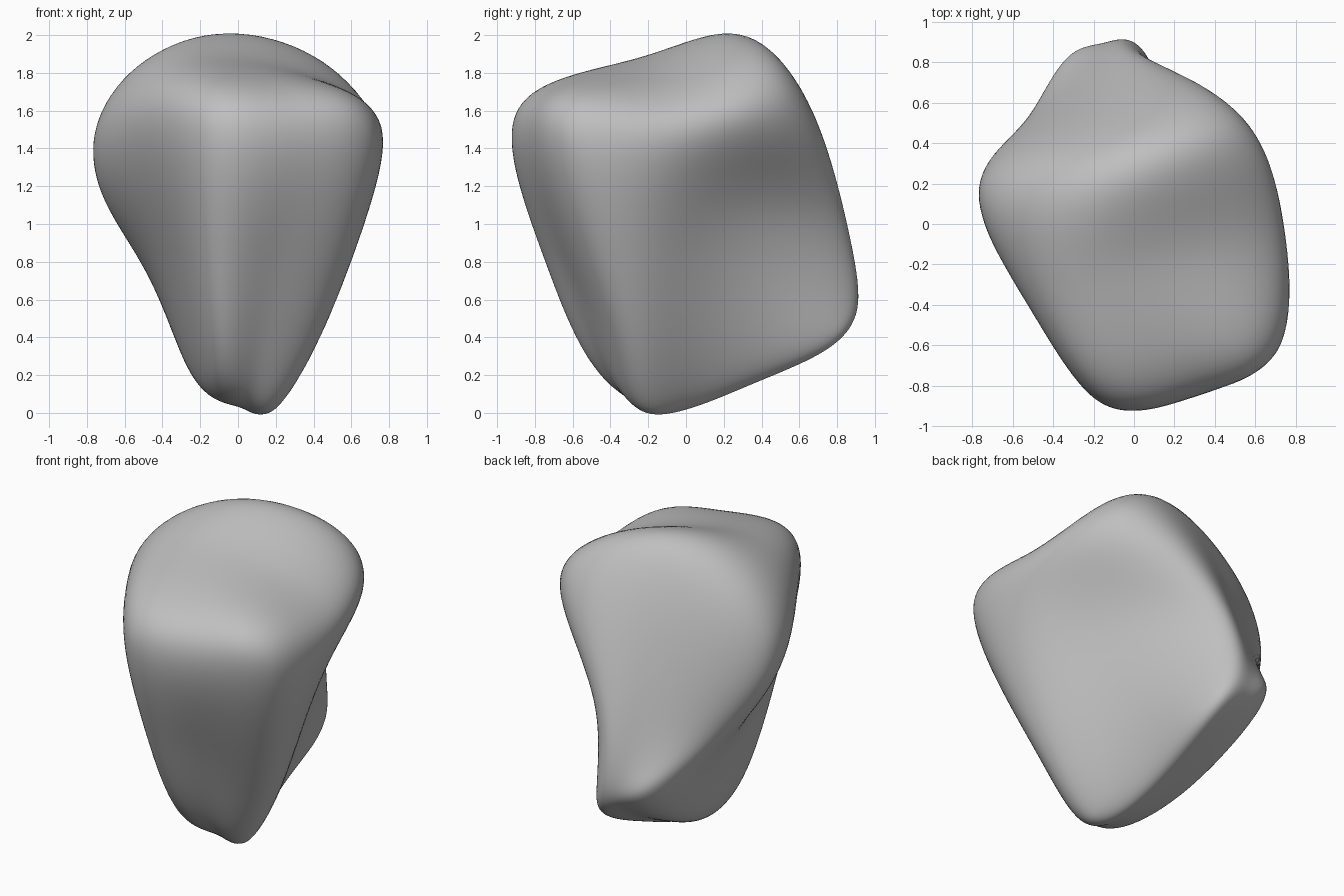
import bpy
import bmesh
from mathutils import Vector

default_cube = bpy.data.objects.get("Cube")
if default_cube:
    bpy.data.objects.remove(default_cube, do_unlink=True)

# Surface points of the boulder: corners, edge middles and face centres,
# each row running left to right (-x, middle, +x)
LAYERS = {
    1: {   # top
        -1: ((-.15, -.89, 1.53), (.33, -.82, 1.58), (.71, -.63, 1.47)),
        0: ((-.51, -.41, 1.6), (-.05, -.2, 1.88), (.72, -.06, 1.56)),
        1: ((-.76, .21, 1.48), (-.12, .36, 1.945), (.51, .54, 1.69)),
    },
    0: {   # waist
        -1: ((-.16, -.71, .8), (.19, -.64, .77), (.47, -.32, .47)),
        0: ((-.4, -.14, .85), None, (.48, .1, 1.0)),
        1: ((-.57, .42, .92), (-.21, .75, 1.0), (.1, .78, 1.06)),
    },
    -1: {  # underside
        -1: ((-.12, -.4, .2), (.06, -.29, .06), (.18, -.16, .03)),
        0: ((-.27, .18, .23), (-.06, .3, .17), (.14, .37, .25)),
        1: ((-.35, .76, .57), (-.13, .86, .5), (.08, .82, .46)),
    },
}

# Cage: a cube cut once in each direction
bm = bmesh.new()
bmesh.ops.create_cube(bm, size=2)
bmesh.ops.subdivide_edges(bm, edges=bm.edges[:], cuts=1, use_grid_fill=True)
targets = []
for v in bm.verts:
    i, j, k = (round(c) for c in v.co)
    v.co = Vector(LAYERS[k][j][i + 1])
    targets.append(v.co.copy())
for f in bm.faces:
    f.smooth = True
mesh = bpy.data.meshes.new("boulder")
bm.to_mesh(mesh)
bm.free()

boulder = bpy.data.objects.new("boulder", mesh)
bpy.context.collection.objects.link(boulder)
smooth = boulder.modifiers.new("smooth", "SUBSURF")
smooth.levels = smooth.render_levels = 4

# Push the cage out until the smooth surface meets the points
for step in range(10):
    mesh.update()
    boulder.update_tag()
    bpy.context.view_layer.update()
    graph = bpy.context.evaluated_depsgraph_get()
    surface = boulder.evaluated_get(graph).data.vertices
    moves = [goal - now.co for goal, now in zip(targets, surface)]
    for v, move in zip(mesh.vertices, moves):
        v.co += move * 0.7
mesh.update()

# Stone colour
stone = bpy.data.materials.new("grey stone")
stone.use_nodes = True
grey = (0.52, 0.52, 0.52, 1)
stone.diffuse_color = grey
stone.node_tree.nodes["Principled BSDF"].inputs["Base Color"].default_value = grey
mesh.materials.append(stone)
